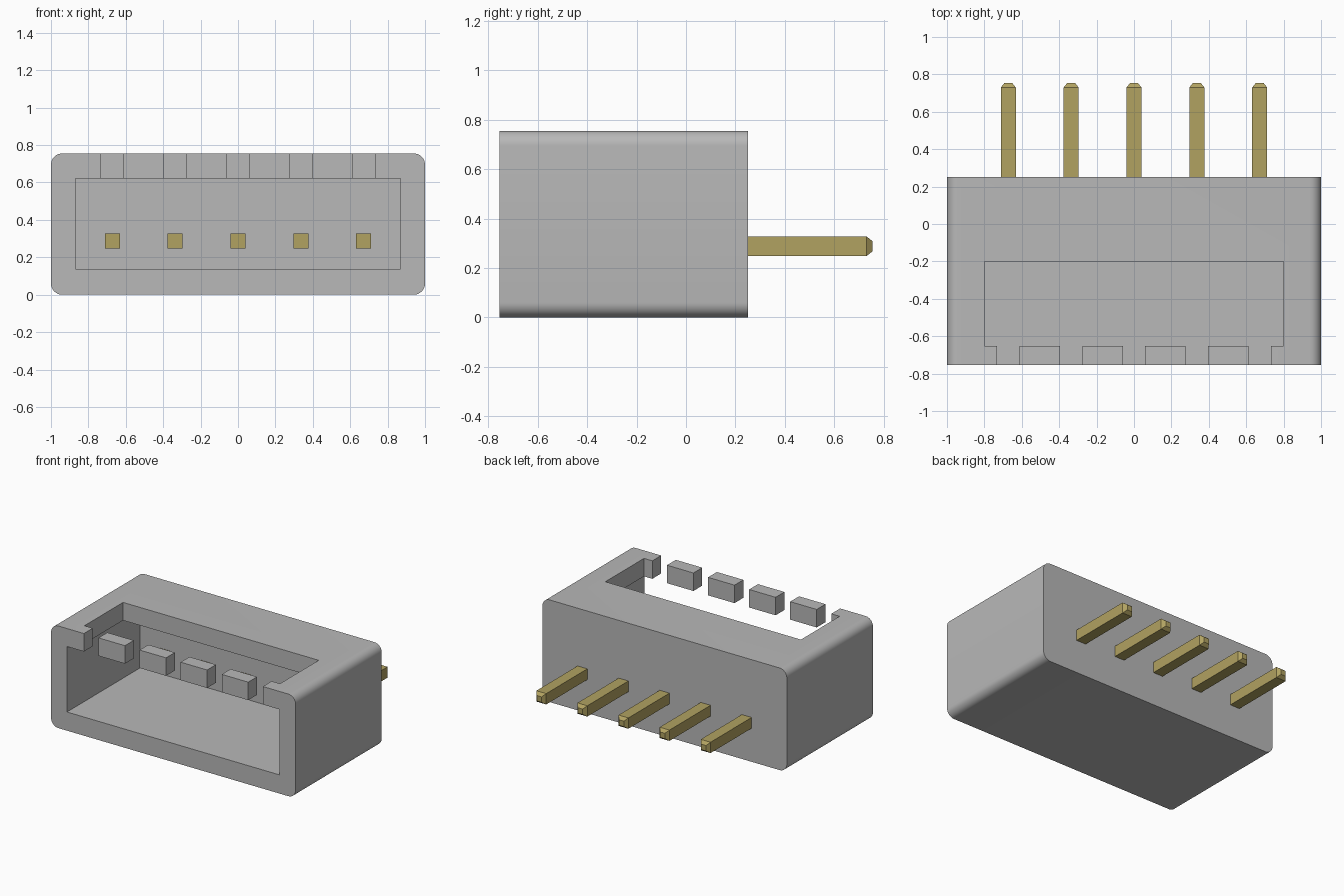
import bpy
import bmesh
from mathutils import Vector

if "Cube" in bpy.data.objects:
    bpy.data.objects.remove(bpy.data.objects["Cube"], do_unlink=True)


def material(name, rgb):
    mat = bpy.data.materials.new(name)
    mat.use_nodes = True
    mat.diffuse_color = (*rgb, 1)
    mat.node_tree.nodes["Principled BSDF"].inputs["Base Color"].default_value = (*rgb, 1)
    return mat


grey = material("housing grey", (0.48, 0.48, 0.48))
gold = material("pin gold", (0.44, 0.36, 0.12))


def box_mesh(low, high):
    """A bmesh box spanning two opposite corners."""
    low, high = Vector(low), Vector(high)
    bm = bmesh.new()
    bmesh.ops.create_cube(bm, size=1)
    for v in bm.verts:
        v.co = (low + high) / 2 + v.co * (high - low)
    return bm


def add_object(name, bm, mat):
    mesh = bpy.data.meshes.new(name)
    bm.to_mesh(mesh)
    bm.free()
    mesh.materials.append(mat)
    obj = bpy.data.objects.new(name, mesh)
    bpy.context.collection.objects.link(obj)
    return obj


def cut(target, name, low, high):
    cutter = add_object(name, box_mesh(low, high), grey)
    cutter.hide_render = True
    mod = target.modifiers.new(name, "BOOLEAN")
    mod.operation = "DIFFERENCE"
    mod.solver = "EXACT"
    mod.object = cutter
    return cutter


FRONT, BACK, TOP = -0.755, 0.25, 0.755
PIN_X = [i * 0.336 for i in range(-2, 3)]

# Housing with its four long edges rounded
bm = box_mesh((-1, FRONT, 0), (1, BACK, TOP))
long_edges = [e for e in bm.edges if abs(e.verts[0].co.y - e.verts[1].co.y) > 0.5]
bmesh.ops.bevel(bm, geom=long_edges, offset=0.06, segments=8, profile=0.5, affect="EDGES")
housing = add_object("housing", bm, grey)

# Front cavity, top window and the slots that leave a row of teeth
cutters = [
    cut(housing, "cavity_cutter", (-0.87, FRONT - 0.1, 0.138), (0.87, 0.1, 0.622)),
    cut(housing, "window_cutter", (-0.8, -0.652, 0.5), (0.8, -0.2, 0.9)),
]
for x in PIN_X:
    cutters.append(cut(housing, "slot_cutter", (x - 0.06, FRONT - 0.1, 0.5),
                       (x + 0.06, -0.6, 0.9)))

bpy.context.view_layer.objects.active = housing
housing.select_set(True)
for mod in list(housing.modifiers):
    bpy.ops.object.modifier_apply(modifier=mod.name)
for cutter in cutters:
    bpy.data.objects.remove(cutter, do_unlink=True)
bpy.ops.object.shade_smooth_by_angle(angle=0.5)

# Square contact pins with tapered rear tips
for number, x in enumerate(PIN_X, 1):
    bm = box_mesh((x - 0.04, 0.09, 0.248), (x + 0.04, 0.73, 0.328))
    rear = max(bm.faces, key=lambda f: f.calc_center_median().y)
    tip = bmesh.ops.extrude_discrete_faces(bm, faces=[rear])["faces"][0]
    centre = tip.calc_center_median()
    for v in tip.verts:
        v.co = centre + (v.co - centre) * 0.5 + Vector((0, 0.025, 0))
    add_object(f"pin_{number}", bm, gold)
